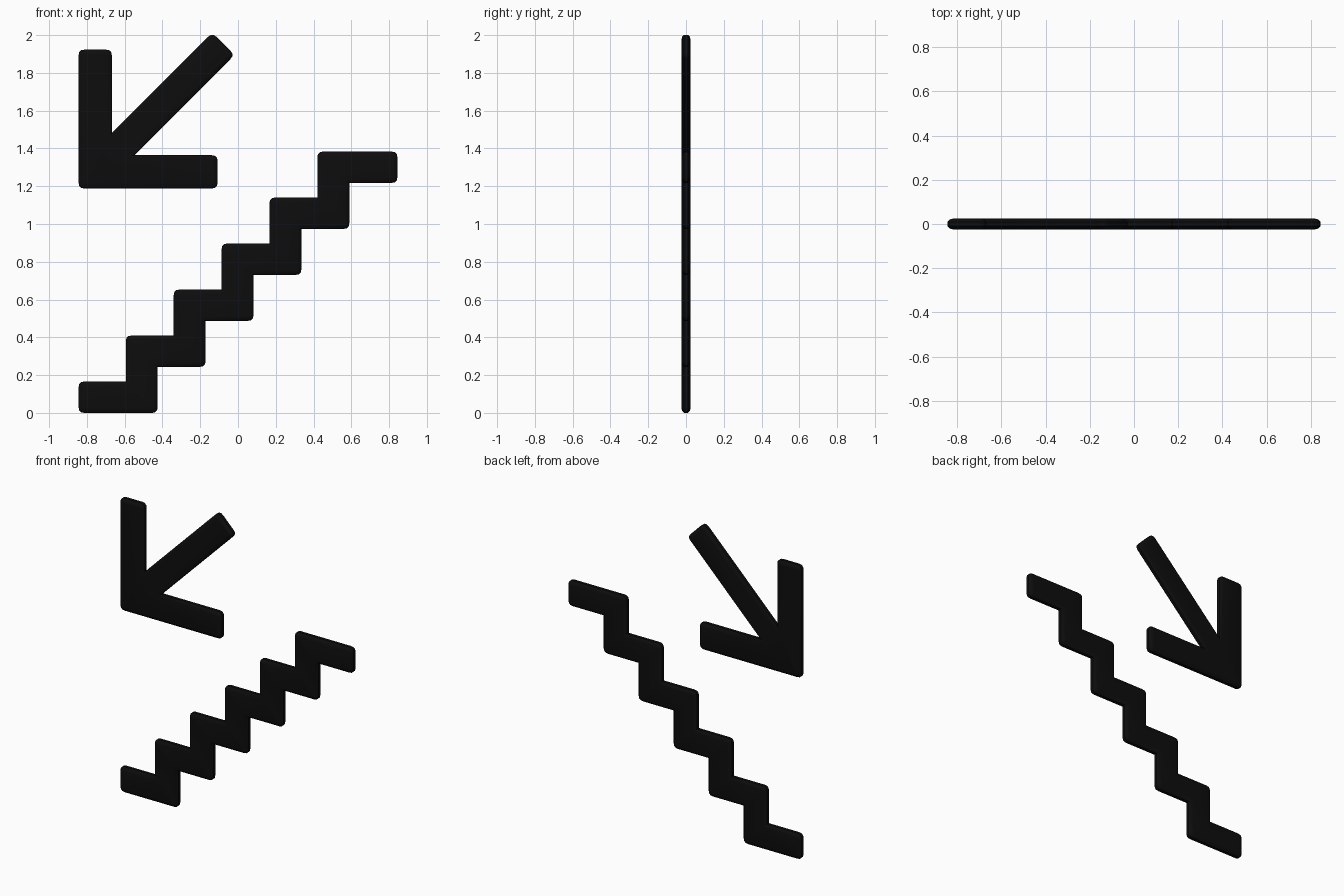
import bpy, bmesh
from mathutils import Vector

if "Cube" in bpy.data.objects:
    bpy.data.objects.remove(bpy.data.objects["Cube"])

# Cross-section of every sign piece: (y, inset from the outline)
PROFILE = [(-0.024, 0.024), (-0.020, 0.009), (-0.010, 0.0),
           (0.010, 0.0), (0.020, 0.009), (0.024, 0.024)]
RADIUS = 0.03

black = bpy.data.materials.new("black")
black.diffuse_color = (0.004, 0.004, 0.004, 1)
black.use_nodes = True
black.node_tree.nodes["Principled BSDF"].inputs["Base Color"].default_value = black.diffuse_color


def ring(points, inset):
    """Inset a counter-clockwise outline and round its convex corners."""
    n = len(points)
    pts = [Vector(p) for p in points]
    moved, convex = [], []
    for i, p in enumerate(pts):
        a = (p - pts[i - 1]).normalized()
        b = (pts[(i + 1) % n] - p).normalized()
        na, nb = Vector((-a.y, a.x)), Vector((-b.y, b.x))
        moved.append(p + (na + nb) * inset / (1 + na.dot(nb)))
        convex.append(a.x * b.y - a.y * b.x > 0)
    out = []
    r = max(RADIUS - inset, 0.004)
    for i, p in enumerate(moved):
        if not convex[i]:
            out.append(p)
            continue
        s = p + (moved[i - 1] - p).normalized() * r
        e = p + (moved[(i + 1) % n] - p).normalized() * r
        for t in (0, 0.33, 0.67, 1):
            out.append(s * (1 - t) ** 2 + p * 2 * t * (1 - t) + e * t * t)
    return out


def plate(name, outline):
    """Flat upright plate with softened edges from an x-z outline."""
    bm = bmesh.new()
    rings = [[bm.verts.new((p.x, y, p.y)) for p in ring(outline, d)]
             for y, d in PROFILE]
    for lo, hi in zip(rings, rings[1:]):
        for i in range(len(lo)):
            bm.faces.new((lo[i - 1], lo[i], hi[i], hi[i - 1]))
    caps = [bm.faces.new(rings[0]), bm.faces.new(rings[-1][::-1])]
    bmesh.ops.recalc_face_normals(bm, faces=bm.faces)
    bmesh.ops.triangulate(bm, faces=caps)
    mesh = bpy.data.meshes.new(name)
    bm.to_mesh(mesh)
    bm.free()
    obj = bpy.data.objects.new(name, mesh)
    bpy.context.collection.objects.link(obj)
    mesh.materials.append(black)
    bpy.context.view_layer.objects.active = obj
    obj.select_set(True)
    bpy.ops.object.shade_smooth_by_angle(angle=0.6)
    obj.select_set(False)


# Zigzag staircase: lower edge going up, then upper edge coming back down
RUN, RISE, STEPS = 0.2535, 0.2435, 5
lower = [(-0.844, 0.0)]
upper = [(-0.844, 0.166)]
for i in range(STEPS):
    x, z = i * RUN, i * RISE
    lower += [(-0.425 + x, z), (-0.425 + x, z + RISE)]
    upper += [(-0.594 + x, 0.166 + z), (-0.594 + x, 0.166 + z + RISE)]
lower.append((0.844, STEPS * RISE))
upper.append((0.844, STEPS * RISE + 0.166))
plate("staircase", lower + upper[::-1])

# Arrow pointing down the stairs
plate("down_arrow", [(-0.844, 1.188), (-0.108, 1.188), (-0.108, 1.364),
                     (-0.549, 1.364), (-0.018, 1.895), (-0.136, 2.013),
                     (-0.668, 1.481), (-0.668, 1.923), (-0.844, 1.923)])
